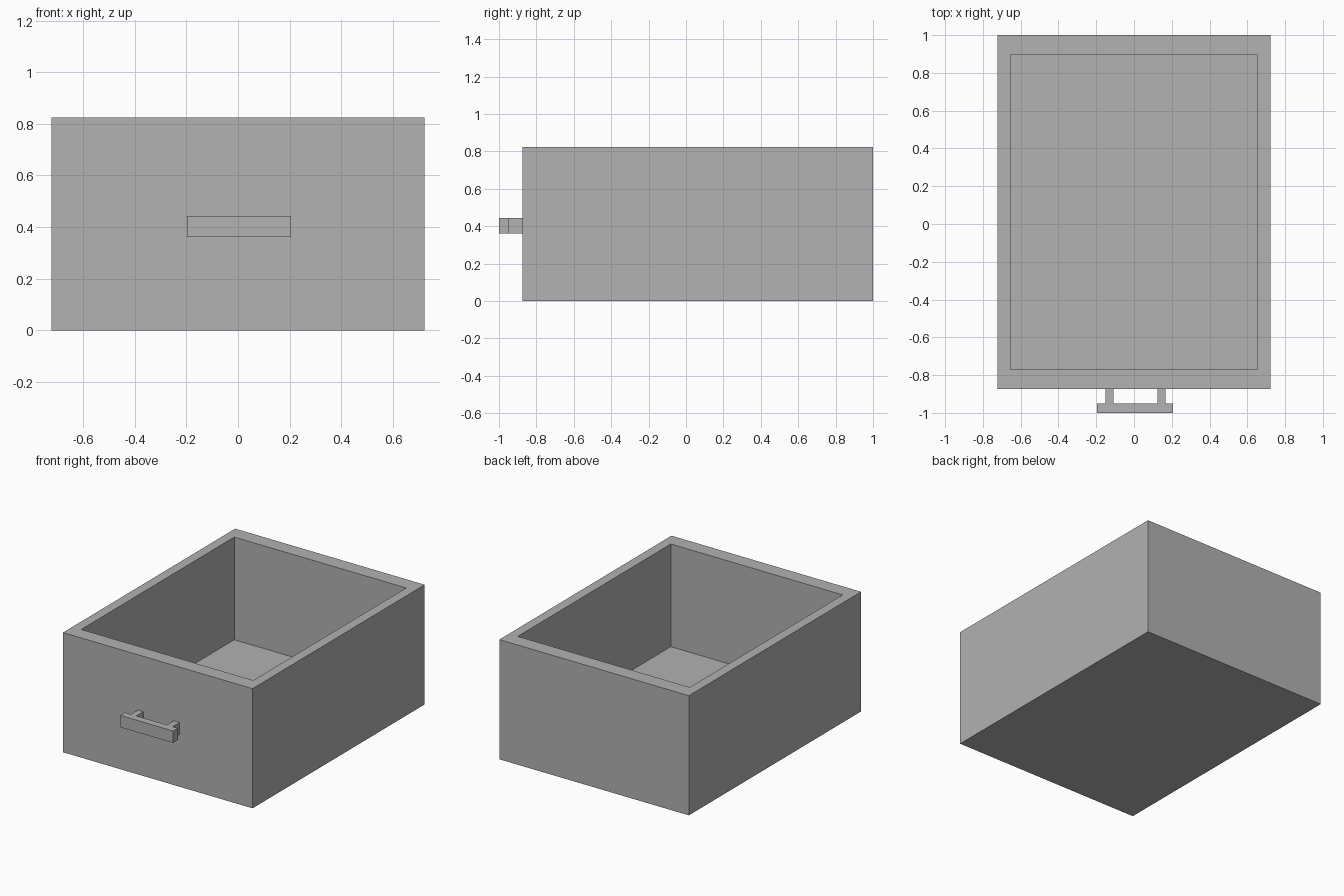
import bpy
import bmesh
from mathutils import Vector

cube = bpy.data.objects.get("Cube")
if cube:
    bpy.data.objects.remove(cube, do_unlink=True)

grey = bpy.data.materials.new("light_grey")
grey.use_nodes = True
colour = (0.445, 0.445, 0.445, 1)
grey.diffuse_color = colour
grey.node_tree.nodes["Principled BSDF"].inputs["Base Color"].default_value = colour


def box(bm, low, high):
    """Add an axis-aligned box between two corners."""
    low, high = Vector(low), Vector(high)
    verts = bmesh.ops.create_cube(bm, size=1)["verts"]
    bmesh.ops.scale(bm, vec=high - low, verts=verts)
    bmesh.ops.translate(bm, vec=(low + high) / 2, verts=verts)


def finish(bm, name):
    mesh = bpy.data.meshes.new(name)
    bm.to_mesh(mesh)
    bm.free()
    mesh.materials.append(grey)
    obj = bpy.data.objects.new(name, mesh)
    bpy.context.collection.objects.link(obj)
    return obj


HALF_WIDTH, HEIGHT = 0.722, 0.824
FRONT, BACK = -0.873, 1.0
INNER_HALF, INNER_FRONT, INNER_BACK = 0.655, -0.77, 0.895
FLOOR = 0.117

# Drawer body: inset the top face to make the rim, then sink it to the floor
bm = bmesh.new()
box(bm, (-HALF_WIDTH, FRONT, 0), (HALF_WIDTH, BACK, HEIGHT))
top = max(bm.faces, key=lambda f: f.calc_center_median().z)
bmesh.ops.inset_individual(bm, faces=[top], thickness=0.05)
for v in top.verts:
    v.co.x = INNER_HALF if v.co.x > 0 else -INNER_HALF
    v.co.y = INNER_BACK if v.co.y > 0 else INNER_FRONT
walls = bmesh.ops.extrude_discrete_faces(bm, faces=[top])["faces"]
for v in walls[0].verts:
    v.co.z = FLOOR
bmesh.ops.recalc_face_normals(bm, faces=bm.faces)
finish(bm, "drawer_body")

# Handle: a grip bar on two posts
LOW, HIGH, GRIP_BACK = 0.361, 0.443, -0.949
bm = bmesh.new()
box(bm, (-0.197, -1, LOW), (0.206, GRIP_BACK, HIGH))
finish(bm, "handle_grip")

for name, x in (("handle_post_right", -0.13), ("handle_post_left", 0.145)):
    bm = bmesh.new()
    box(bm, (x - 0.021, GRIP_BACK, LOW), (x + 0.021, FRONT, HIGH))
    finish(bm, name)
